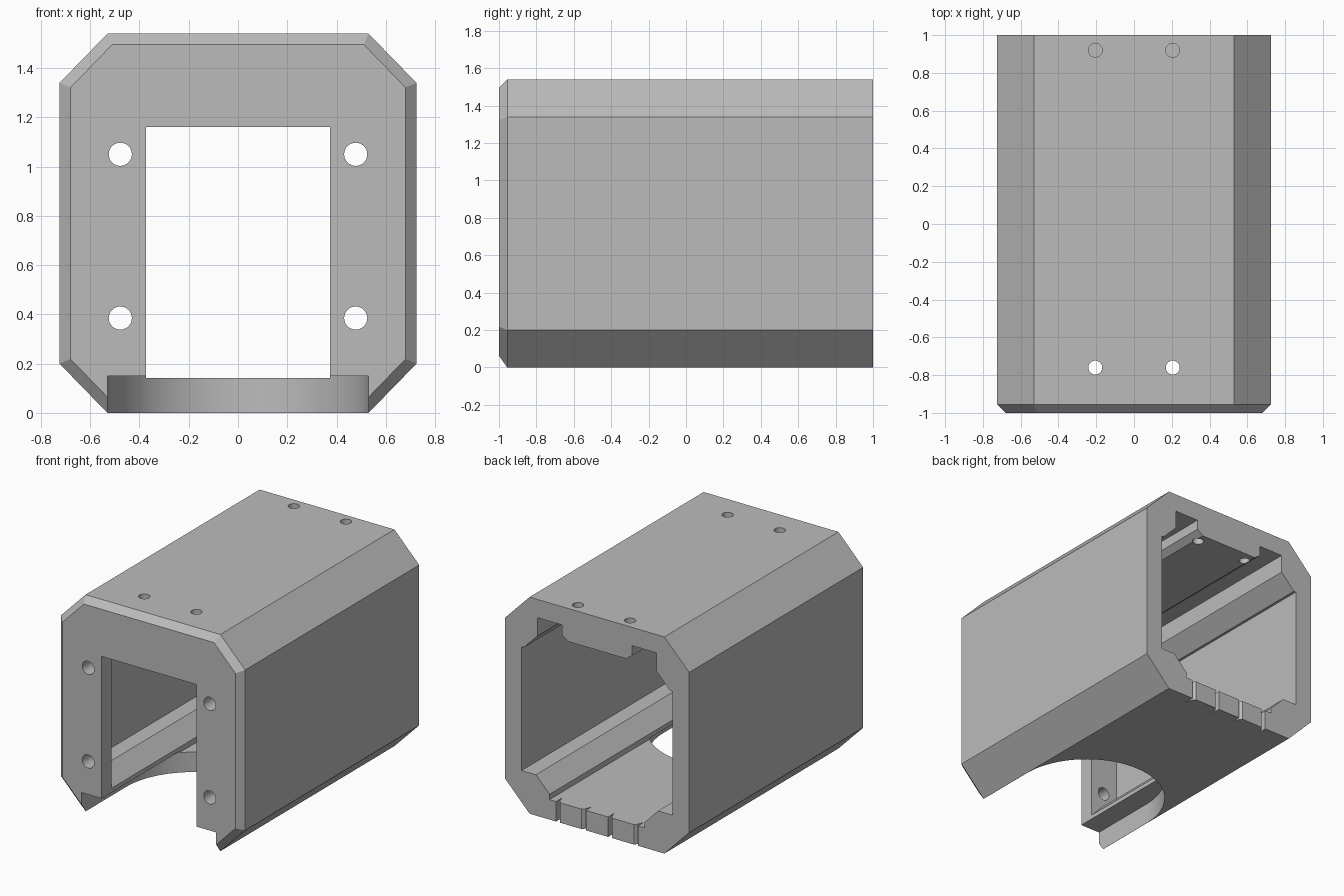
import bpy, bmesh, math

if "Cube" in bpy.data.objects:
    bpy.data.objects.remove(bpy.data.objects["Cube"])

grey = bpy.data.materials.new("plain_grey")
grey.use_nodes = True
COLOR = (0.5, 0.5, 0.5, 1)
grey.diffuse_color = COLOR
grey.node_tree.nodes["Principled BSDF"].inputs["Base Color"].default_value = COLOR


def loft(name, rings):
    """Closed solid through matching rings of points."""
    bm = bmesh.new()
    loops = [[bm.verts.new(p) for p in ring] for ring in rings]
    n = len(loops[0])
    for a, b in zip(loops, loops[1:]):
        for i in range(n):
            j = (i + 1) % n
            bm.faces.new((a[i], a[j], b[j], b[i]))
    bm.faces.new(loops[0][::-1])
    bm.faces.new(loops[-1])
    bmesh.ops.recalc_face_normals(bm, faces=bm.faces)
    mesh = bpy.data.meshes.new(name)
    bm.to_mesh(mesh)
    bm.free()
    mesh.materials.append(grey)
    ob = bpy.data.objects.new(name, mesh)
    bpy.context.collection.objects.link(ob)
    return ob


def along_y(name, profile, y0, y1):
    return loft(name, [[(x, y, z) for x, z in profile] for y in (y0, y1)])


def along_z(name, profile, z0, z1):
    return loft(name, [[(x, y, z) for x, y in profile] for z in (z0, z1)])


def arc(cx, cy, r, start=0, sweep=360, n=48):
    count = n if sweep == 360 else n + 1
    angles = [math.radians(start + sweep * i / n) for i in range(count)]
    return [(cx + r * math.cos(a), cy + r * math.sin(a)) for a in angles]


def octagon(inset):
    """Chamfered rectangle, shrunk evenly on all sides."""
    w, h = 0.725 - inset, 0.77 - inset
    k = inset * math.tan(math.pi / 8)
    cx, cz = 0.53 - k, 0.57 - k
    quarter = [(w, cz), (cx, h)]
    right = [(x, -z) for x, z in quarter[::-1]] + quarter
    return [(x, z + 0.77) for x, z in right + [(-x, z) for x, z in right[::-1]]]


# Outer shell with a bevelled front rim
housing = loft("housing", [[(x, y, z) for x, z in octagon(inset)]
                           for y, inset in ((-1, 0.045), (-0.955, 0), (1, 0))])

# Inner cavity with rails, slots and ledges
half = [(0.23, 1.305), (0.277, 1.34), (0.277, 1.41), (0.467, 1.41),
        (0.467, 1.28), (0.575, 1.17), (0.593, 1.17), (0.593, 0.29),
        (0.48, 0.29), (0.373, 0.18), (0.373, 0.142)]
cutters = [along_y("cavity_cutter", half + [(-x, z) for x, z in half[::-1]], -0.89, 1.2)]

# Front window
window = [(-0.373, 0.142), (0.373, 0.142), (0.373, 1.16), (-0.373, 1.16)]
cutters.append(along_y("window_cutter", window, -1.2, -0.8))

# Large rounded opening in the floor, running out through the front
opening = arc(0, -0.5, 0.529, 0, 180, 64) + [(-0.529, -1.2), (0.529, -1.2)]
cutters.append(along_z("floor_opening_cutter", opening, -0.2, 0.15))

for side in (-1, 1):
    x = side * 0.205
    # Rounded notches at the back of the floor
    notch = arc(x, 0.92, 0.117, 180, -180, 32) + [(x + 0.117, 1.2), (x - 0.117, 1.2)]
    cutters.append(along_z("notch_cutter", notch, -0.2, 0.25))
    # Screw holes in the roof
    for y in (0.92, -0.76):
        cutters.append(along_z("roof_hole_cutter", arc(x, y, 0.037, n=32), 1.2, 1.7))
    # Screw holes in the front wall
    for z in (0.385, 1.05):
        cutters.append(along_y("front_hole_cutter", arc(side * 0.478, z, 0.047, n=32), -1.2, -0.8))

# Cut everything out, then drop the cutters
for cutter in cutters:
    cutter.hide_render = True
    mod = housing.modifiers.new(cutter.name, "BOOLEAN")
    mod.operation = "DIFFERENCE"
    mod.solver = "EXACT"
    mod.object = cutter

bpy.context.view_layer.update()
graph = bpy.context.evaluated_depsgraph_get()
result = bpy.data.meshes.new_from_object(housing.evaluated_get(graph))
housing.modifiers.clear()
housing.data = result
for cutter in cutters:
    bpy.data.objects.remove(cutter)

bpy.ops.object.select_all(action="DESELECT")
housing.select_set(True)
bpy.context.view_layer.objects.active = housing
bpy.ops.object.shade_smooth_by_angle(angle=math.radians(25))
